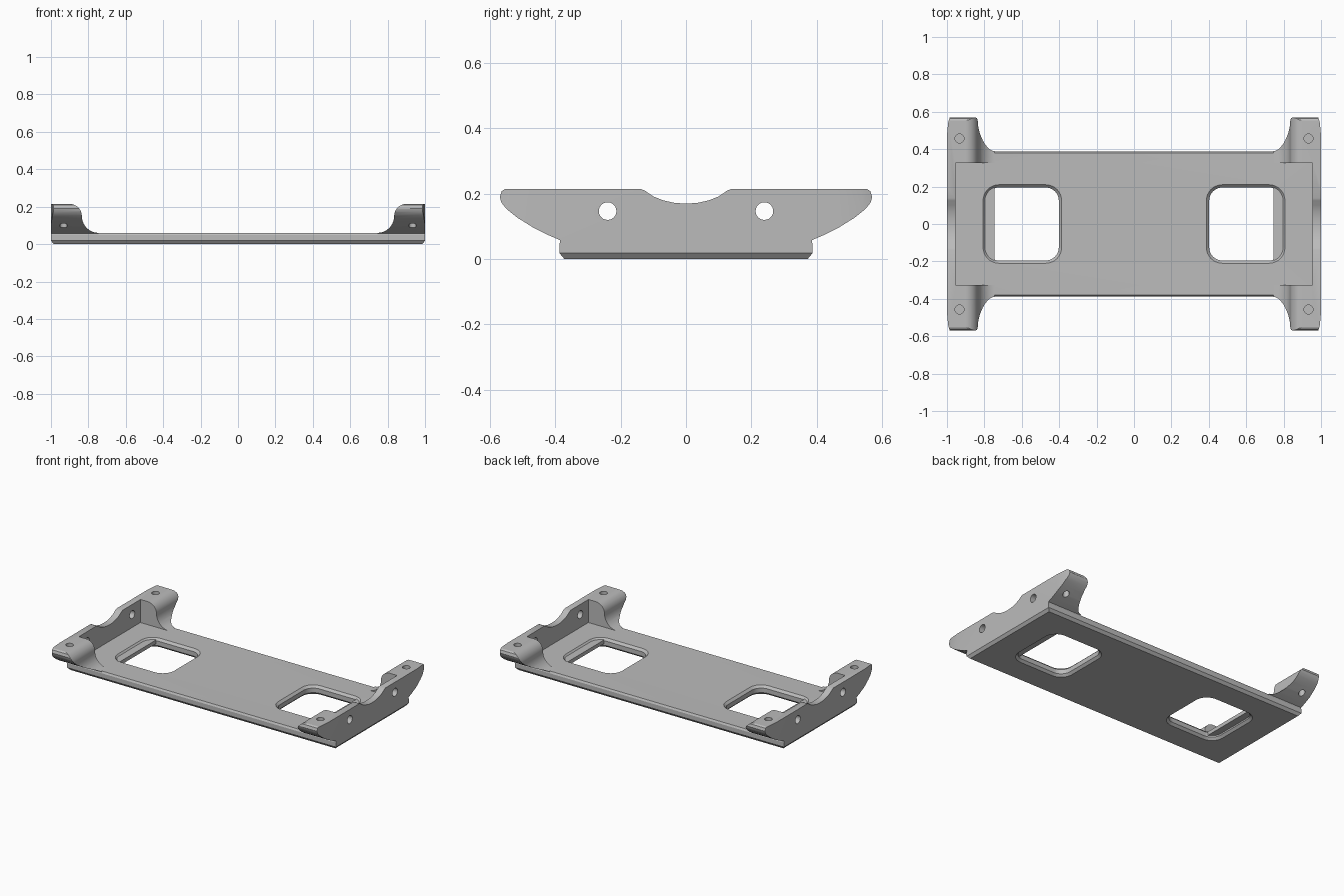
import bpy, bmesh, math
from mathutils import Vector, Matrix

cube = bpy.data.objects.get("Cube")
if cube:
    bpy.data.objects.remove(cube, do_unlink=True)

grey = bpy.data.materials.new("plain grey")
grey.use_nodes = True
grey.diffuse_color = (0.5, 0.5, 0.5, 1)
grey.node_tree.nodes["Principled BSDF"].inputs["Base Color"].default_value = (0.5, 0.5, 0.5, 1)


def loft(name, rings):
    """Closed solid through matching rings of points."""
    bm = bmesh.new()
    loops = [[bm.verts.new(p) for p in ring] for ring in rings]
    n = len(loops[0])
    for a, b in zip(loops, loops[1:]):
        for i in range(n):
            j = (i + 1) % n
            bm.faces.new((a[i], a[j], b[j], b[i]))
    bm.faces.new(loops[0][::-1])
    bm.faces.new(loops[-1])
    bmesh.ops.recalc_face_normals(bm, faces=bm.faces)
    mesh = bpy.data.meshes.new(name)
    bm.to_mesh(mesh)
    bm.free()
    mesh.materials.append(grey)
    obj = bpy.data.objects.new(name, mesh)
    bpy.context.collection.objects.link(obj)
    return obj


def rect(hx, hy, z, r=0.0, cx=0.0, steps=8):
    """Rounded rectangle ring at height z."""
    pts = []
    for k, (sx, sy) in enumerate(((1, 1), (-1, 1), (-1, -1), (1, -1))):
        for i in range(steps + 1 if r else 1):
            a = math.radians(90 * k + 90 * i / steps)
            pts.append((cx + sx * (hx - r) + r * math.cos(a) * bool(r),
                        sy * (hy - r) + r * math.sin(a) * bool(r), z))
    return pts


def cylinder(name, radius, start, axis, length):
    rot = Vector((0, 0, 1)).rotation_difference(Vector(axis)).to_matrix()
    rings = [[Vector(start) + rot @ Vector((radius * math.cos(t * math.tau / 24),
                                            radius * math.sin(t * math.tau / 24), h))
              for t in range(24)] for h in (0, length)]
    return loft(name, rings)


def boolean(obj, tool, operation):
    mod = obj.modifiers.new(operation.lower(), "BOOLEAN")
    mod.operation, mod.object, mod.solver = operation, tool, "EXACT"
    bake(obj)
    bpy.data.objects.remove(tool, do_unlink=True)


def bake(obj):
    deps = bpy.context.evaluated_depsgraph_get()
    mesh = bpy.data.meshes.new_from_object(obj.evaluated_get(deps))
    obj.modifiers.clear()
    obj.data = mesh


def arc(cx, cz, r, a0, a1, n=10):
    return [(cx + r * math.cos(math.radians(a0 + (a1 - a0) * i / n)),
             cz + r * math.sin(math.radians(a0 + (a1 - a0) * i / n))) for i in range(n + 1)]


# Base plate with chamfered lower edge and softened upper edge
plate = loft("base_plate", [rect(0.985, 0.372, 0), rect(1, 0.387, 0.018),
                            rect(1, 0.387, 0.048), rect(1, 0.38, 0.06)])

# Rounded windows with chamfered rims
for side in (-1, 1):
    rings = [rect(h, h, z, h - 0.125, side * 0.597)
             for h, z in ((0.22, -0.01), (0.195, 0.015), (0.195, 0.045), (0.22, 0.07))]
    boolean(plate, loft("window_cutter", rings), "DIFFERENCE")

# End bracket: flared cross-section along y
section = ([(1, 0.025), (1, 0.215)] + arc(0.9, 0.15, 0.065, 90, 180)
           + arc(0.745, 0.15, 0.09, 0, -90) + [(0.745, 0.025)])
bracket = loft("end_bracket", [[(x, y, z) for x, z in section] for y in (-0.6, 0.6)])

# Side silhouette with central dip and curved undersides
half = [(0.035, 0.172), (0.07, 0.18), (0.1, 0.192), (0.125, 0.209), (0.14, 0.2155),
        (0.553, 0.2155), (0.564, 0.208), (0.57, 0.19), (0.565, 0.173), (0.55, 0.154),
        (0.515, 0.126), (0.465, 0.095), (0.42, 0.073), (0.385, 0.058), (0.385, 0.02)]
outline = [(0, 0.17)] + half + [(-y, z) for y, z in reversed(half)]
boolean(bracket, loft("silhouette", [[(x, y, z) for y, z in outline] for x in (0.6, 1.1)]),
        "INTERSECT")

# Slight taper of the ear tips in plan
plan = [(1, -0.47), (1, 0.47), (0.994, 0.54), (0.983, 0.58), (0.7, 0.58),
        (0.7, -0.58), (0.983, -0.58), (0.994, -0.54)]
boolean(bracket, loft("plan_taper", [[(x, y, z) for x, y in plan] for z in (0, 0.3)]),
        "INTERSECT")

# Pocket between the ears, leaving a thin end wall
pocket = loft("pocket_cutter", [rect(0.155, 0.327, z, cx=0.8) for z in (0.05, 0.3)])
boolean(bracket, pocket, "DIFFERENCE")

# Screw holes through the wall, and above and below each ear
for s in (-1, 1):
    for name, r, start, axis, length in (
            ("wall_hole", 0.027, (0.9, s * 0.24, 0.147), (1, 0, 0), 0.2),
            ("top_hole", 0.024, (0.933, s * 0.457, 0.165), (0, 0, 1), 0.1),
            ("lower_hole", 0.02, (0.933, s * 0.47, 0.05), (0, 0, 1), 0.09)):
        boolean(bracket, cylinder(name, r, start, axis, length), "DIFFERENCE")

# Second bracket, then join both with the plate
other = bpy.data.objects.new("other_bracket", bracket.data.copy())
bpy.context.collection.objects.link(other)
other.data.transform(Matrix.Diagonal((-1, 1, 1, 1)))
other.data.flip_normals()
for part in (bracket, other):
    boolean(plate, part, "UNION")
plate.name = "mounting_tray"

bpy.ops.object.select_all(action="DESELECT")
plate.select_set(True)
bpy.context.view_layer.objects.active = plate
bpy.ops.object.shade_smooth_by_angle(angle=math.radians(25))
